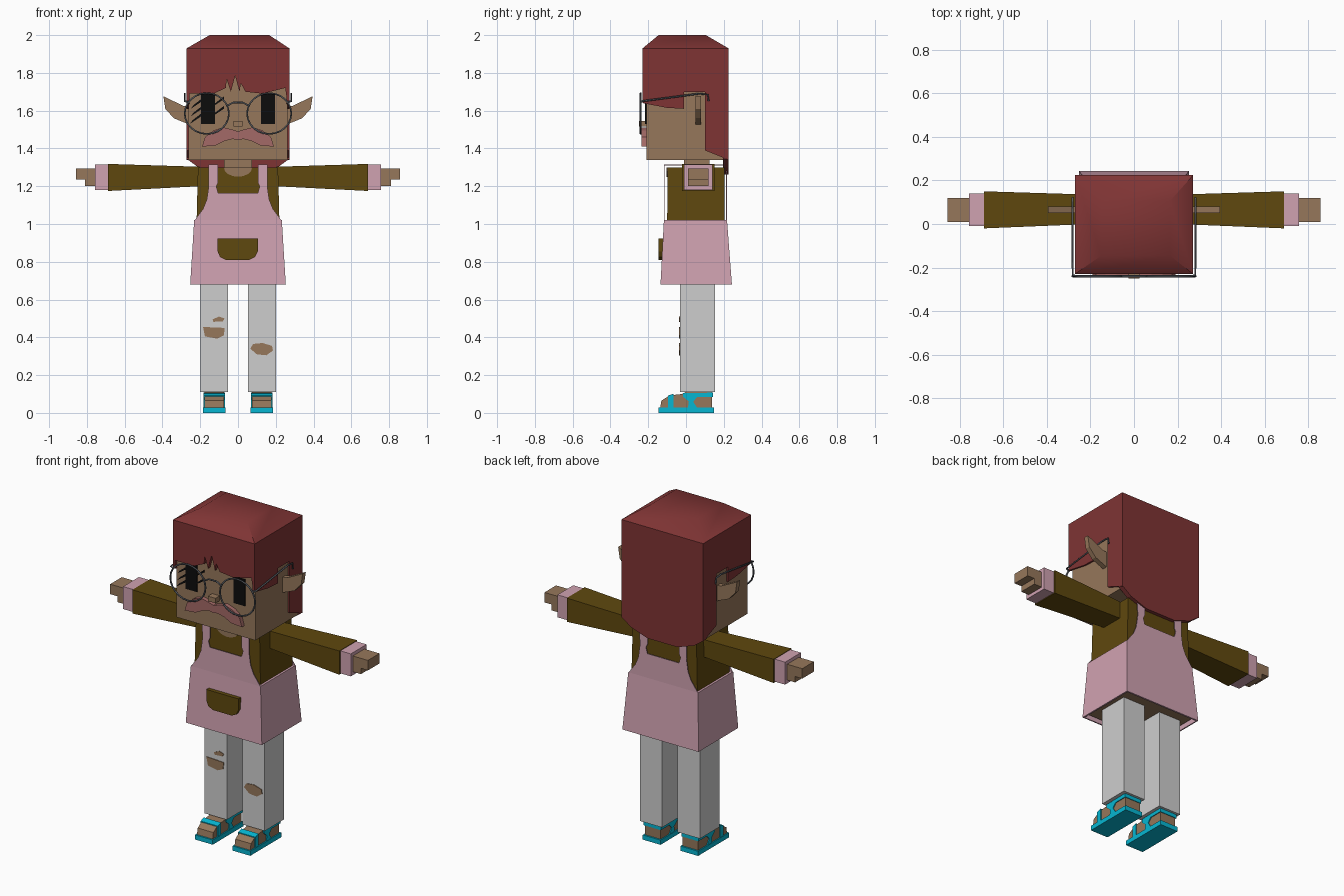
import bpy, bmesh
from math import cos, sin, pi

cube = bpy.data.objects.get("Cube")
if cube:
    bpy.data.objects.remove(cube)


def material(name, r, g, b):
    """Flat material from 8-bit display values, stored as linear."""
    lin = [(c / 255 / 12.92) if c < 11 else ((c / 255 + 0.055) / 1.055) ** 2.4 for c in (r, g, b)]
    m = bpy.data.materials.new(name)
    m.use_nodes = True
    m.diffuse_color = (*lin, 1)
    m.node_tree.nodes["Principled BSDF"].inputs["Base Color"].default_value = (*lin, 1)
    return m


HAIR = material("red hair", 127, 52, 52)
SKIN = material("tan skin", 150, 119, 91)
OLIVE = material("olive cloth", 95, 72, 14)
PINK = material("pink cloth", 208, 162, 177)
WHITE = material("pale trousers", 206, 206, 206)
CYAN = material("cyan sandal", 6, 182, 210)
LIP = material("rosy moustache", 164, 106, 103)
BLACK = material("black eye", 12, 12, 12)
WIRE = material("grey wire", 84, 88, 94)


def add(name, mesh, mat):
    ob = bpy.data.objects.new(name, mesh)
    bpy.context.collection.objects.link(ob)
    mesh.materials.clear()
    mesh.materials.append(mat)
    return ob


def rect(u0, u1, v0, v1):
    return [(u0, v0), (u1, v0), (u1, v1), (u0, v1)]


def prism(name, axis, a, b, pts, mat, end=None, side=1, open_bottom=False):
    """Solid between outline pts at a and outline end at b along an axis."""
    place = {"x": lambda t, u, v: (t * side, u, v),
             "y": lambda t, u, v: (u * side, t, v),
             "z": lambda t, u, v: (u * side, v, t)}[axis]
    bm = bmesh.new()
    lo = [bm.verts.new(place(a, *p)) for p in pts]
    hi = [bm.verts.new(place(b, *p)) for p in (end or pts)]
    first = bm.faces.new(lo)
    bm.faces.new(hi)
    n = len(lo)
    for i in range(n):
        j = (i + 1) % n
        bm.faces.new((lo[i], lo[j], hi[j], hi[i]))
    bmesh.ops.recalc_face_normals(bm, faces=bm.faces[:])
    if open_bottom:
        bmesh.ops.delete(bm, geom=[first], context='FACES_ONLY')
    mesh = bpy.data.meshes.new(name)
    bm.to_mesh(mesh)
    bm.free()
    return add(name, mesh, mat)


def pair(name, *args, **kw):
    for side, word in ((1, "left_"), (-1, "right_")):
        prism(word + name, *args, side=side, **kw)


def wire(name, pts, cyclic=False, radius=0.005):
    cu = bpy.data.curves.new(name, 'CURVE')
    cu.dimensions = '3D'
    cu.bevel_depth = radius
    cu.bevel_resolution = 1
    cu.use_fill_caps = True
    sp = cu.splines.new('POLY')
    sp.points.add(len(pts) - 1)
    for p, co in zip(sp.points, pts):
        p.co = (*co, 1)
    sp.use_cyclic_u = cyclic
    tmp = bpy.data.objects.new(name + "_path", cu)
    bpy.context.collection.objects.link(tmp)
    bpy.context.view_layer.update()
    dg = bpy.context.evaluated_depsgraph_get()
    mesh = bpy.data.meshes.new_from_object(tmp.evaluated_get(dg))
    bpy.data.objects.remove(tmp)
    return add(name, mesh, WIRE)


# Head and neck
prism("head", "z", 1.34, 1.92, rect(-0.262, 0.262, -0.21, 0.2), SKIN)
prism("neck", "z", 1.28, 1.35, rect(-0.075, 0.075, -0.01, 0.125), SKIN)
neckline = [(0.075 * cos(pi * i / 8), 1.3 - 0.05 * sin(pi * i / 8)) for i in range(9)]
prism("neckline", "y", -0.103, -0.09, neckline, SKIN)

# Hair: crown, fringe, side panels with ear notch, long back
crown = prism("hair_crown", "z", 1.93, 2.0, rect(-0.272, 0.272, -0.23, 0.225), HAIR,
              end=rect(-0.15, 0.165, -0.145, 0.105))
bpy.context.view_layer.objects.active = crown
crown.select_set(True)
bpy.ops.object.shade_smooth_by_angle(angle=0.75)
crown.select_set(False)
fringe = [(-0.272, 1.93), (0.272, 1.93), (0.272, 1.64), (0.262, 1.64), (0.25, 1.72), (0.13, 1.69),
          (0.04, 1.7), (0.015, 1.745), (0.008, 1.7), (-0.015, 1.785), (-0.038, 1.7),
          (-0.06, 1.765), (-0.065, 1.72), (-0.13, 1.69), (-0.262, 1.69), (-0.272, 1.64)]
prism("hair_fringe", "y", -0.23, -0.208, fringe, HAIR)
panel = [(-0.23, 1.93), (0.225, 1.93), (0.225, 1.34), (0.1, 1.39), (0.1, 1.7),
         (-0.01, 1.7), (-0.01, 1.61), (-0.1, 1.615), (-0.23, 1.64)]
pair("hair_side", "x", 0.258, 0.272, panel, HAIR)
back = [(-0.272, 1.93), (0.272, 1.93), (0.272, 1.345), (0.21, 1.3), (0.1, 1.262),
        (-0.1, 1.262), (-0.21, 1.3), (-0.272, 1.345)]
prism("hair_back", "y", 0.195, 0.225, back, HAIR)

# Pointed ears
ear = [(0.255, 1.62), (0.29, 1.625), (0.395, 1.677), (0.385, 1.61), (0.34, 1.56), (0.255, 1.525)]
pair("ear", "y", 0.05, 0.08, ear, SKIN)

# Face: eyes, scratches, nose, moustache
pair("eye", "y", -0.216, -0.208, rect(0.122, 0.197, 1.53, 1.69), BLACK)
for i, (x, z) in enumerate([(-0.25, 1.61), (-0.25, 1.57), (-0.255, 1.53), (-0.135, 1.62), (-0.135, 1.57)]):
    slash = [(x, z), (x + 0.06, z + 0.04), (x + 0.06, z + 0.055), (x + 0.015, z + 0.02)]
    prism(f"eye_scratch_{i + 1}", "y", -0.217, -0.208, slash, BLACK)
prism("nose", "y", -0.25, -0.208, rect(-0.025, 0.025, 1.515, 1.545), SKIN)
half = [(0.03, 1.5), (0.08, 1.512), (0.13, 1.495), (0.175, 1.46), (0.19, 1.41),
        (0.12, 1.415), (0.07, 1.44), (0.03, 1.45)]
whiskers = [(0, 1.49)] + half + [(0, 1.445)] + [(-x, z) for x, z in reversed(half)]
prism("moustache", "y", -0.235, -0.208, whiskers, LIP)

# Round glasses
for s, word in ((1, "left_"), (-1, "right_")):
    ring = [(s * 0.165 + 0.117 * cos(i * pi / 12), -0.24, 1.585 + 0.108 * sin(i * pi / 12)) for i in range(24)]
    wire(word + "lens_rim", ring, cyclic=True)
    wire(word + "glasses_arm", [(s * 0.26, -0.24, 1.645), (s * 0.282, -0.235, 1.65), (s * 0.282, 0.07, 1.69),
                                (s * 0.282, 0.115, 1.685), (s * 0.282, 0.12, 1.65)])
wire("glasses_bridge", [(-0.06, -0.24, 1.625), (-0.025, -0.24, 1.643), (0.025, -0.24, 1.643), (0.06, -0.24, 1.625)])

# Torso and arms
prism("torso", "z", 0.98, 1.3, rect(-0.22, 0.22, -0.1, 0.205), OLIVE, end=rect(-0.212, 0.212, -0.097, 0.203))
pair("sleeve", "x", 0.2, 0.688, rect(0.0, 0.135, 1.2, 1.303), OLIVE, end=rect(-0.02, 0.15, 1.175, 1.318))
pair("cuff", "x", 0.68, 0.757, rect(-0.01, 0.14, 1.18, 1.315), PINK)
pair("palm", "x", 0.75, 0.81, rect(0.01, 0.12, 1.2, 1.295), SKIN)
pair("fingers", "x", 0.8, 0.857, rect(0.01, 0.12, 1.235, 1.295), SKIN)

# Apron: flared skirt, bib front and back, shoulder straps, pocket
skirt = prism("apron_skirt", "z", 0.68, 1.02, rect(-0.253, 0.253, -0.135, 0.243), PINK,
              end=rect(-0.232, 0.232, -0.117, 0.217), open_bottom=True)
shell = skirt.modifiers.new("thickness", 'SOLIDIFY')
shell.thickness = 0.012
shell.offset = -1
prism("hips", "z", 0.7, 0.98, rect(-0.235, 0.235, -0.118, 0.225), SKIN,
      end=rect(-0.215, 0.215, -0.1, 0.2))
edge = [(0.232, 1.015), (0.215, 1.04), (0.185, 1.08), (0.165, 1.13), (0.155, 1.2), (0.157, 1.315),
        (0.105, 1.315), (0.105, 1.22), (0.115, 1.2), (0.105, 1.165)]
bib = edge + [(-x, z) for x, z in reversed(edge)]
for name, y in (("bib_front", -0.117), ("bib_back", 0.213)):
    prism(name, "y", y, y + 0.004, bib, PINK)
pair("shoulder_strap", "z", 1.309, 1.315, rect(0.105, 0.157, -0.115, 0.215), PINK)
pocket = [(-0.108, 0.922), (0.105, 0.922), (0.105, 0.855), (0.09, 0.825), (0.06, 0.81),
          (-0.065, 0.81), (-0.095, 0.825), (-0.108, 0.855)]
prism("apron_pocket", "y", -0.146, -0.118, pocket, OLIVE)

# Trouser legs with ripped knees
pair("trouser_leg", "z", 0.11, 0.72, rect(0.052, 0.2, -0.032, 0.153), WHITE)
rips = {"right_knee_rip": [(-0.185, 0.455), (-0.07, 0.45), (-0.075, 0.41), (-0.11, 0.393), (-0.175, 0.405)],
        "right_small_rip": [(-0.135, 0.495), (-0.1, 0.51), (-0.07, 0.5), (-0.08, 0.485), (-0.13, 0.482)],
        "left_knee_rip": [(0.065, 0.34), (0.08, 0.365), (0.13, 0.37), (0.18, 0.355), (0.185, 0.33),
                          (0.15, 0.305), (0.1, 0.31)]}
for name, pts in rips.items():
    prism(name, "y", -0.036, -0.03, pts, SKIN)

# Feet in strapped sandals
foot = [(-0.138, 0.02), (-0.13, 0.065), (-0.085, 0.093), (-0.02, 0.1), (0.0, 0.112), (0.138, 0.112), (0.138, 0.02)]
pair("foot", "x", 0.073, 0.177, foot, SKIN)
pair("sandal_sole", "x", 0.066, 0.184, rect(-0.146, 0.148, 0.0, 0.028), CYAN)
toe_strap = [(-0.095, 0.02), (-0.095, 0.092), (-0.065, 0.102), (-0.065, 0.02)]
pair("toe_strap", "x", 0.068, 0.182, toe_strap, CYAN)
ankle = [(-0.015, 0.105), (0.142, 0.107), (0.142, 0.085), (0.06, 0.085), (0.038, 0.06),
         (0.06, 0.025), (0.01, 0.025), (0.015, 0.06), (-0.015, 0.085)]
pair("ankle_strap", "x", 0.068, 0.182, ankle, CYAN)
